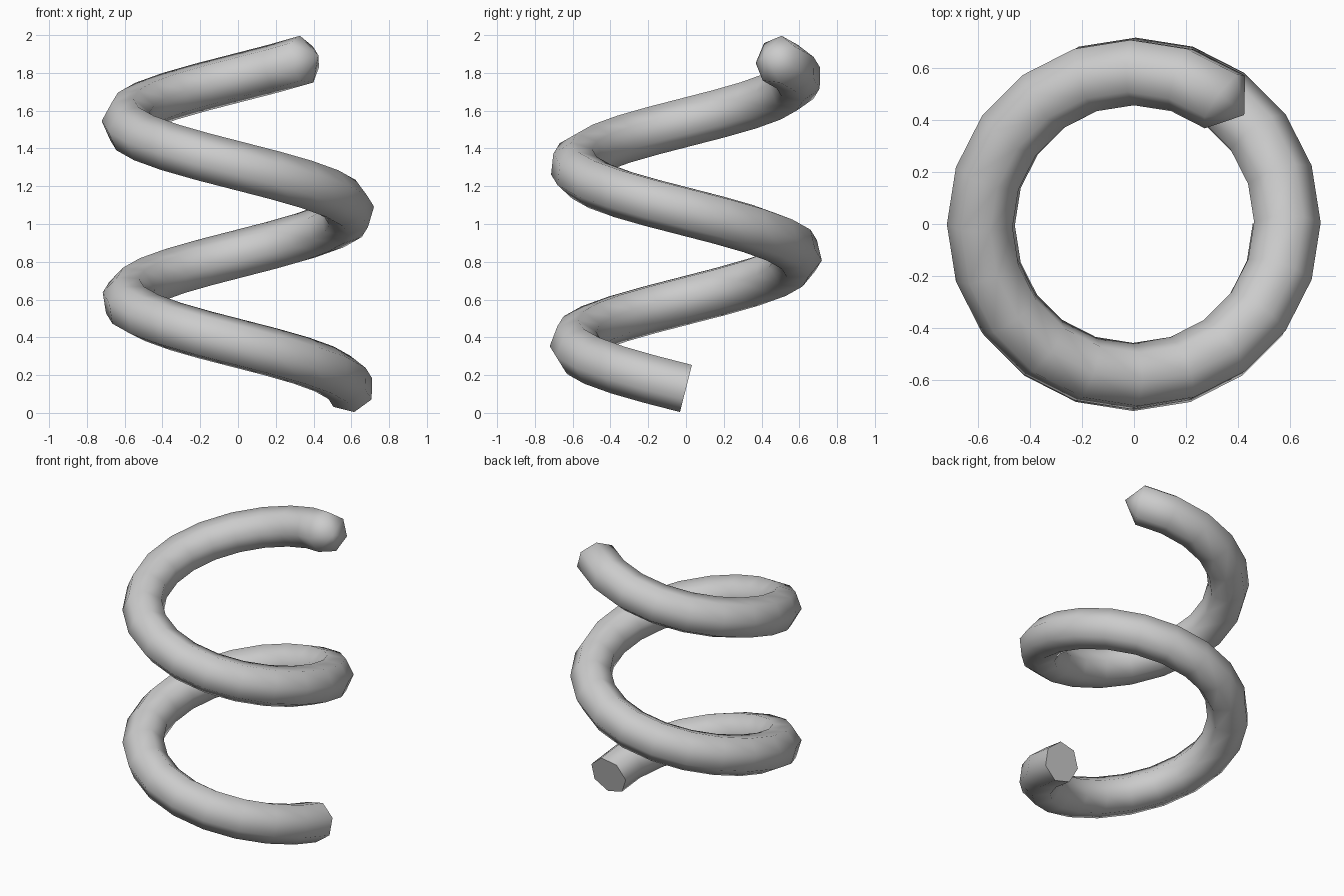
import bpy, bmesh
from math import sin, cos, pi, radians, atan2
from mathutils import Vector

if "Cube" in bpy.data.objects:
    bpy.data.objects.remove(bpy.data.objects["Cube"], do_unlink=True)

COIL_RADIUS, TUBE_RADIUS, PITCH = 0.59, 0.132, 0.94
START_Z, SIDES, STEPS, STEP_ANGLE = 0.13, 7, 37, radians(18)
slope = atan2(PITCH, 2 * pi * COIL_RADIUS)


def frame(turn):
    """Centre, outward, tangent and upward directions on the clockwise helix."""
    out = Vector((cos(turn), -sin(turn), 0))
    along = Vector((-sin(turn), -cos(turn), 0))
    tangent = along * cos(slope) + Vector((0, 0, sin(slope)))
    up = Vector((0, 0, cos(slope))) - along * sin(slope)
    centre = out * COIL_RADIUS + Vector((0, 0, START_Z + PITCH * turn / (2 * pi)))
    return centre, out, tangent, up


# Seven-sided rings carried along the helix with the natural twist of its path
bm = bmesh.new()
rings = []
for i in range(STEPS + 1):
    turn = i * STEP_ANGLE
    centre, out, tangent, up = frame(turn)
    phase = radians(24) + turn * sin(slope)
    ring = []
    for k in range(SIDES):
        a = phase + 2 * pi * k / SIDES
        ring.append(bm.verts.new(centre + (out * cos(a) + up * sin(a)) * TUBE_RADIUS))
    rings.append(ring)

# Tube walls
for a, b in zip(rings, rings[1:]):
    for k in range(SIDES):
        n = (k + 1) % SIDES
        bm.faces.new((a[k], a[n], b[n], b[k]))

# Pointed upper tip
centre, out, tangent, up = frame(STEPS * STEP_ANGLE)
tip = bm.verts.new(centre + tangent * 0.1)
for k in range(SIDES):
    bm.faces.new((rings[-1][k], rings[-1][(k + 1) % SIDES], tip))
for face in bm.faces:
    face.smooth = True

# Flat lower end
bm.faces.new(rings[0]).smooth = False
bmesh.ops.recalc_face_normals(bm, faces=bm.faces)

mesh = bpy.data.meshes.new("spiral_coil")
bm.to_mesh(mesh)
bm.free()
coil = bpy.data.objects.new("spiral_coil", mesh)
bpy.context.collection.objects.link(coil)

# Grey material
grey = bpy.data.materials.new("light_grey")
grey.use_nodes = True
colour = (0.6, 0.6, 0.6, 1)
grey.diffuse_color = colour
for node in grey.node_tree.nodes:
    if node.type == "BSDF_PRINCIPLED":
        node.inputs["Base Color"].default_value = colour
mesh.materials.append(grey)
